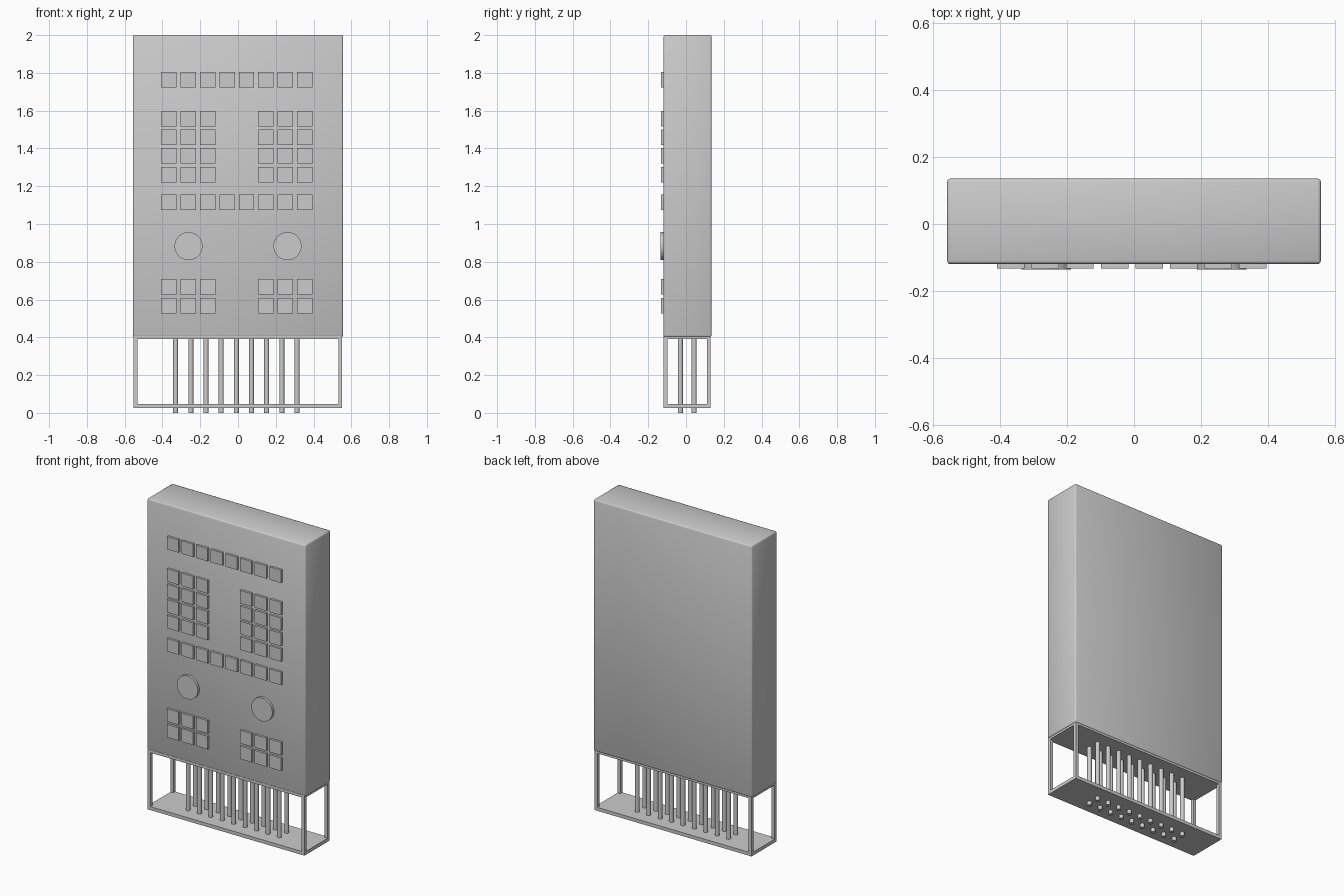
import bpy
from math import pi, radians

if "Cube" in bpy.data.objects:
    bpy.data.objects.remove(bpy.data.objects["Cube"])


def box(name, x0, x1, y0, y1, z0, z1, bevel=0.0, segments=2):
    bpy.ops.mesh.primitive_cube_add(
        size=1, location=((x0 + x1) / 2, (y0 + y1) / 2, (z0 + z1) / 2))
    ob = bpy.context.object
    ob.name = name
    ob.scale = (x1 - x0, y1 - y0, z1 - z0)
    bpy.ops.object.transform_apply(location=False, rotation=False, scale=True)
    if bevel:
        mod = ob.modifiers.new("soft_edges", 'BEVEL')
        mod.width = bevel
        mod.segments = segments
        bpy.ops.object.shade_smooth()
    return ob


def cylinder(name, loc, radius, depth, sides, rot=(0, 0, 0)):
    bpy.ops.mesh.primitive_cylinder_add(
        vertices=sides, radius=radius, depth=depth, location=loc, rotation=rot)
    ob = bpy.context.object
    ob.name = name
    bpy.ops.object.shade_smooth_by_angle(angle=radians(40))
    return ob


FRONT, BACK = -0.119, 0.135

# Main casing
box("casing", -0.557, 0.557, FRONT, BACK, 0.402, 2.0, bevel=0.009)

# Open connector cage: two plates and four corner posts
X0, X1, Y0, Y1, T = -0.553, 0.551, -0.119, 0.131, 0.02
box("cage_top_plate", X0, X1, Y0, Y1, 0.39, 0.408)
box("cage_base_plate", X0, X1, Y0, Y1, 0.025, 0.047)
for x in (X0, X1 - T):
    for y in (Y0, Y1 - T):
        box("cage_post", x, x + T, y, y + T, 0.04, 0.395)

# Connector pins, two rows of nine
for i in range(9):
    for y in (-0.03, 0.043):
        cylinder("pin", (-0.33 + 0.0803 * i, y, 0.205), 0.0135, 0.41, 16)

# Square keys: full rows of eight, split rows of three and three
FULL = range(8)
SPLIT = (0, 1, 2, 5, 6, 7)
KEY_ROWS = ((1.763, FULL), (1.558, SPLIT), (1.459, SPLIT), (1.362, SPLIT),
            (1.262, SPLIT), (1.114, FULL), (0.668, SPLIT), (0.568, SPLIT))
H = 0.041
for z, columns in KEY_ROWS:
    for c in columns:
        x = -0.367 + 0.103 * c
        box("key", x - H, x + H, -0.133, FRONT + 0.01, z - H, z + H)

# Round knobs
for x in (-0.262, 0.262):
    cylinder("knob", (x, -0.122, 0.883), 0.074, 0.026, 32, (pi / 2, 0, 0))
